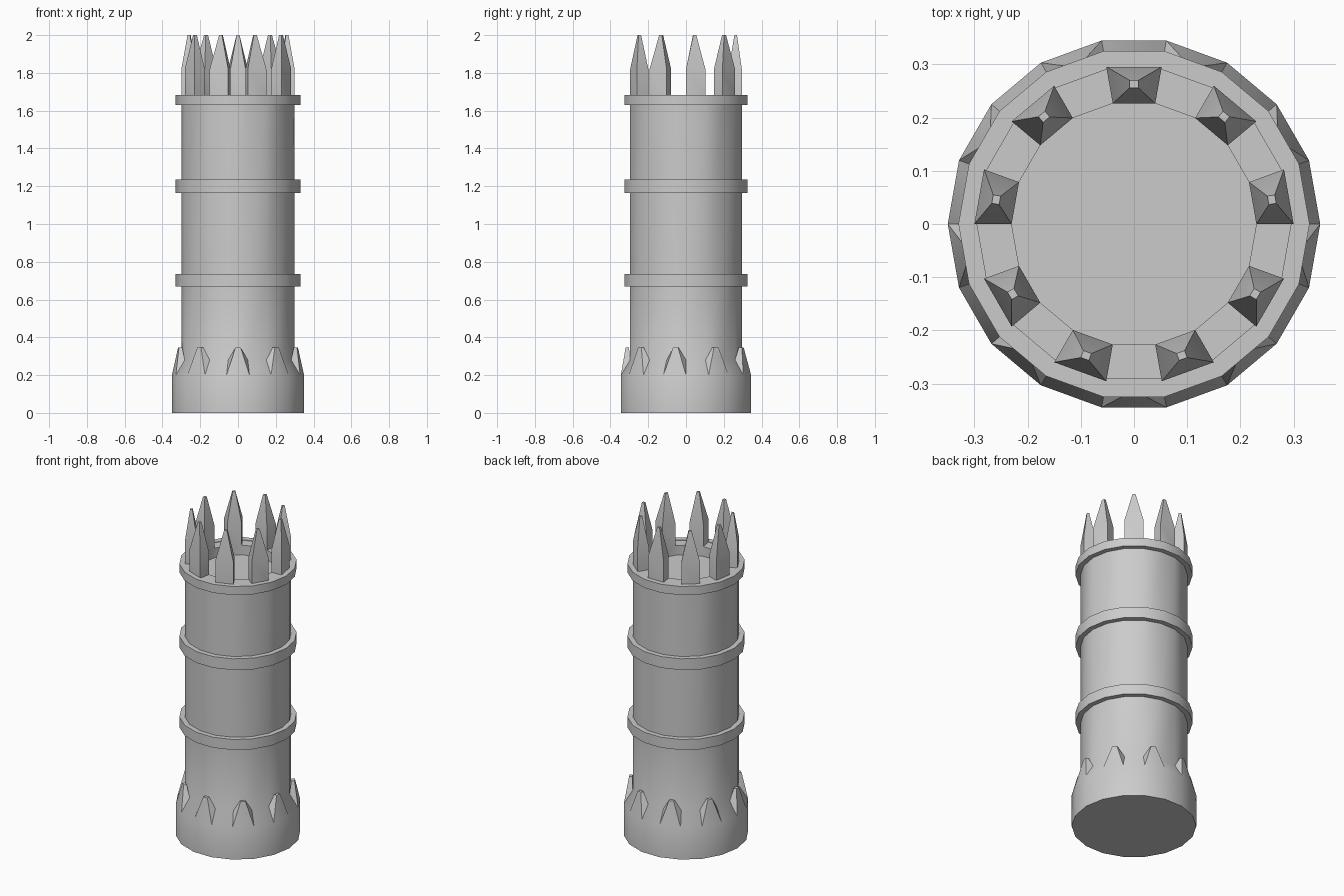
import bpy, bmesh
from math import sin, cos, radians
from mathutils import Vector

if "Cube" in bpy.data.objects:
    bpy.data.objects.remove(bpy.data.objects["Cube"])

N = 18  # sides of the tower


def pt(r, deg, z):
    return Vector((r * cos(radians(deg)), r * sin(radians(deg)), z))


def finish(bm, name, angle):
    bmesh.ops.recalc_face_normals(bm, faces=bm.faces[:])
    me = bpy.data.meshes.new(name)
    bm.to_mesh(me)
    bm.free()
    ob = bpy.data.objects.new(name, me)
    bpy.context.collection.objects.link(ob)
    bpy.ops.object.select_all(action='DESELECT')
    ob.select_set(True)
    bpy.context.view_layer.objects.active = ob
    bpy.ops.object.shade_smooth_by_angle(angle=radians(angle))
    return ob


def lathe(bm, profile, closed=False):
    """Revolve (r, z) points; returns faces[level][side]."""
    rings = [[bm.verts.new(pt(r, 360 / N * i, z)) for i in range(N)] for r, z in profile]
    pairs = list(zip(rings, rings[1:]))
    if closed:
        pairs.append((rings[-1], rings[0]))
    faces = [[bm.faces.new((a[i], a[(i + 1) % N], b[(i + 1) % N], b[i]))
              for i in range(N)] for a, b in pairs]
    return faces, rings


def raise_face(bm, face, targets):
    """Extrude a quad; targets maps each of its corners to a new position."""
    new = bmesh.ops.extrude_discrete_faces(bm, faces=[face])['faces'][0]
    for v in new.verts:
        v.co = targets(v.co.copy())
    return new


def shrink_to(center, radial, side, deg):
    """Collapse a quad onto a small cap around center, keeping its orientation."""
    mid = radians(deg)
    out = Vector((cos(mid), sin(mid), 0))
    tan = Vector((-sin(mid), cos(mid), 0))

    def f(co, r_mid):
        sr = 1 if co.dot(out) > r_mid else -1
        st = 1 if co.dot(tan) > 0 else -1
        return center + out * radial * sr + tan * side * st
    return f


# Tower shaft with flared foot and recessed roof
bm = bmesh.new()
faces, rings = lathe(bm, [(0.35, 0), (0.35, 0.20), (0.30, 0.28), (0.30, 0.70),
                          (0.30, 1.68), (0.23, 1.68), (0.23, 1.62)])
bm.faces.new(rings[0][::-1])
bm.faces.new(rings[-1])

for i in range(N):
    deg = 360 / N * (i + 0.5)
    if i % 2 == 0:
        # Pointed battlement: straight block, then taper to a tiny flat tip
        block = raise_face(bm, faces[4][i], lambda co: co + Vector((0, 0, 0.14)))
        f = shrink_to(pt(0.263, deg, 2.0), 0.007, 0.008, deg)
        raise_face(bm, block, lambda co: f(co, 0.26))
    else:
        # Small claw rising from the foot
        f = shrink_to(pt(0.311, deg, 0.345), 0.009, 0.014, deg)
        cap = raise_face(bm, faces[1][i], lambda co: f(co, 0.32))
finish(bm, "tower_shaft", 42)

# Three bands around the shaft
for name, z0, z1 in (("lower_band", 0.67, 0.735), ("middle_band", 1.165, 1.235),
                     ("top_band", 1.63, 1.683)):
    bm = bmesh.new()
    lathe(bm, [(0.33, z0), (0.33, z1), (0.295, z1), (0.295, z0)], closed=True)
    finish(bm, name, 30)
